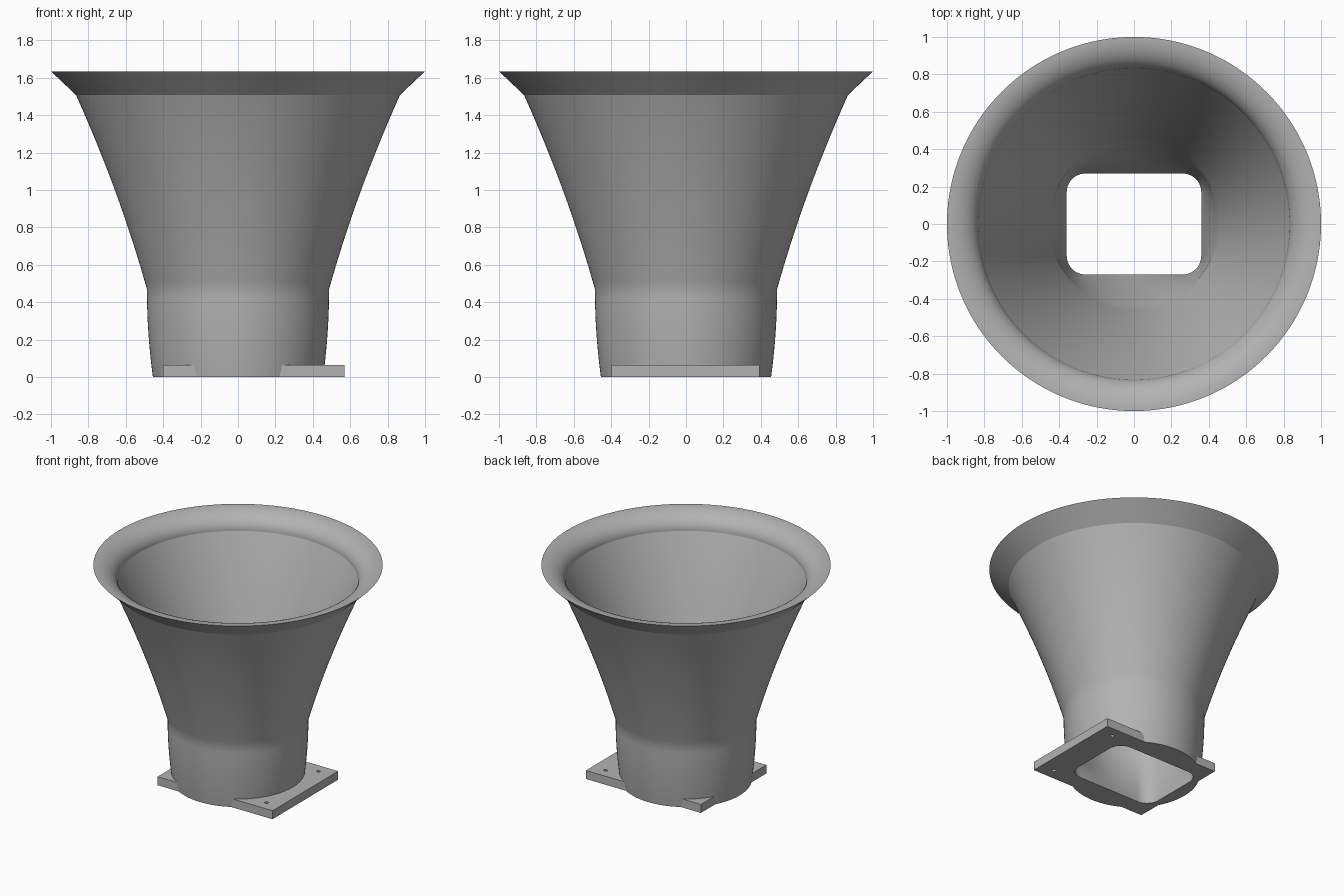
import bpy, bmesh, math

cube = bpy.data.objects.get("Cube")
if cube:
    bpy.data.objects.remove(cube, do_unlink=True)

SEGMENTS = 160
HEIGHT, LIP_Z, THROAT_Z = 1.635, 1.508, 0.47
WALL = 0.035

grey = bpy.data.materials.new("plain grey")
grey.use_nodes = True
grey.diffuse_color = (0.45, 0.45, 0.45, 1)
grey.node_tree.nodes["Principled BSDF"].inputs["Base Color"].default_value = grey.diffuse_color


def port_radius(angle, half_x=0.36, half_y=0.27, corner=0.1):
    """Distance from the axis to the rounded rectangular port."""
    lo, hi = 0.0, 1.0
    for _ in range(30):
        r = (lo + hi) / 2
        dx = abs(r * math.cos(angle)) - half_x + corner
        dy = abs(r * math.sin(angle)) - half_y + corner
        dist = math.hypot(max(dx, 0), max(dy, 0)) + min(max(dx, dy), 0) - corner
        lo, hi = (r, hi) if dist < 0 else (lo, r)
    return lo


def horn_radius(z):
    """Outer radius: slightly barrelled collar, then a widening bell."""
    if z <= THROAT_Z:
        t = z / THROAT_Z
        return 0.455 + 0.032 * (1 - (1 - t) ** 2)
    t = z - THROAT_Z
    return 0.487 + 0.28 * t + 0.082 * t * t


def span(start, end, steps):
    return [start + (end - start) * i / steps for i in range(steps + 1)]


def finish(obj, angle):
    obj.data.materials.append(grey)
    bpy.ops.object.select_all(action="DESELECT")
    obj.select_set(True)
    bpy.context.view_layer.objects.active = obj
    bpy.ops.object.shade_smooth_by_angle(angle=math.radians(angle))


# Horn rings, each a function of angle: up the outside, over the lip, down the inside
rings = []


def add_round(r, z):
    rings.append([(r, z)] * SEGMENTS)


for z in span(0, THROAT_Z, 10) + span(THROAT_Z, LIP_Z, 24)[1:]:
    add_round(horn_radius(z), z)
for t in span(0, 1, 4)[1:]:
    add_round(horn_radius(LIP_Z) + (1 - horn_radius(LIP_Z)) * t, LIP_Z + (HEIGHT - LIP_Z) * t)
lip_r = horn_radius(LIP_Z) - WALL
for a in span(math.pi / 2, 0, 18)[1:]:
    add_round(1 - (1 - lip_r) * math.cos(a), LIP_Z + (HEIGHT - LIP_Z) * math.sin(a))
for z in span(LIP_Z, THROAT_Z, 24)[1:]:
    add_round(horn_radius(z) - WALL, z)

# Inside of the collar blends from the round throat to the rectangular port
angles = [2 * math.pi * i / SEGMENTS for i in range(SEGMENTS)]
port = [port_radius(a) for a in angles]
throat_r = horn_radius(THROAT_Z) - WALL
for t in span(0, 1, 14)[1:]:
    rings.append([(throat_r + (p - throat_r) * t, THROAT_Z * (1 - t)) for p in port])

bm = bmesh.new()
loops = [[bm.verts.new((r * math.cos(a), r * math.sin(a), z)) for a, (r, z) in zip(angles, ring)]
         for ring in rings]
for k, low in enumerate(loops):
    high = loops[(k + 1) % len(loops)]
    for i in range(SEGMENTS):
        j = (i + 1) % SEGMENTS
        bm.faces.new((low[i], low[j], high[j], high[i]))
bmesh.ops.recalc_face_normals(bm, faces=bm.faces)
mesh = bpy.data.meshes.new("horn")
bm.to_mesh(mesh)
bm.free()
horn = bpy.data.objects.new("horn", mesh)
bpy.context.collection.objects.link(horn)
finish(horn, 20)

# Mounting plate, offset to one side of the collar
bpy.ops.mesh.primitive_cube_add(size=1, location=(0.085, -0.003, 0.0325))
plate = bpy.context.object
plate.name = "mounting_plate"
plate.scale = (0.97, 0.79, 0.065)
bpy.ops.object.transform_apply(location=True, scale=True)


def drill(x, y, radius, sides):
    bpy.ops.mesh.primitive_cylinder_add(vertices=sides, radius=radius, depth=0.5, location=(x, y, 0))
    cutter = bpy.context.object
    cutter.hide_render = True
    cut = plate.modifiers.new("cut", "BOOLEAN")
    cut.operation, cut.solver, cut.object = "DIFFERENCE", "EXACT", cutter
    bpy.context.view_layer.objects.active = plate
    bpy.ops.object.modifier_apply(modifier=cut.name)
    bpy.data.objects.remove(cutter, do_unlink=True)


# Clearance for the collar, then the two bolt holes
drill(0, 0, 0.45, 96)
for side in (-1, 1):
    drill(0.46, 0.313 * side, 0.014, 24)
finish(plate, 30)
